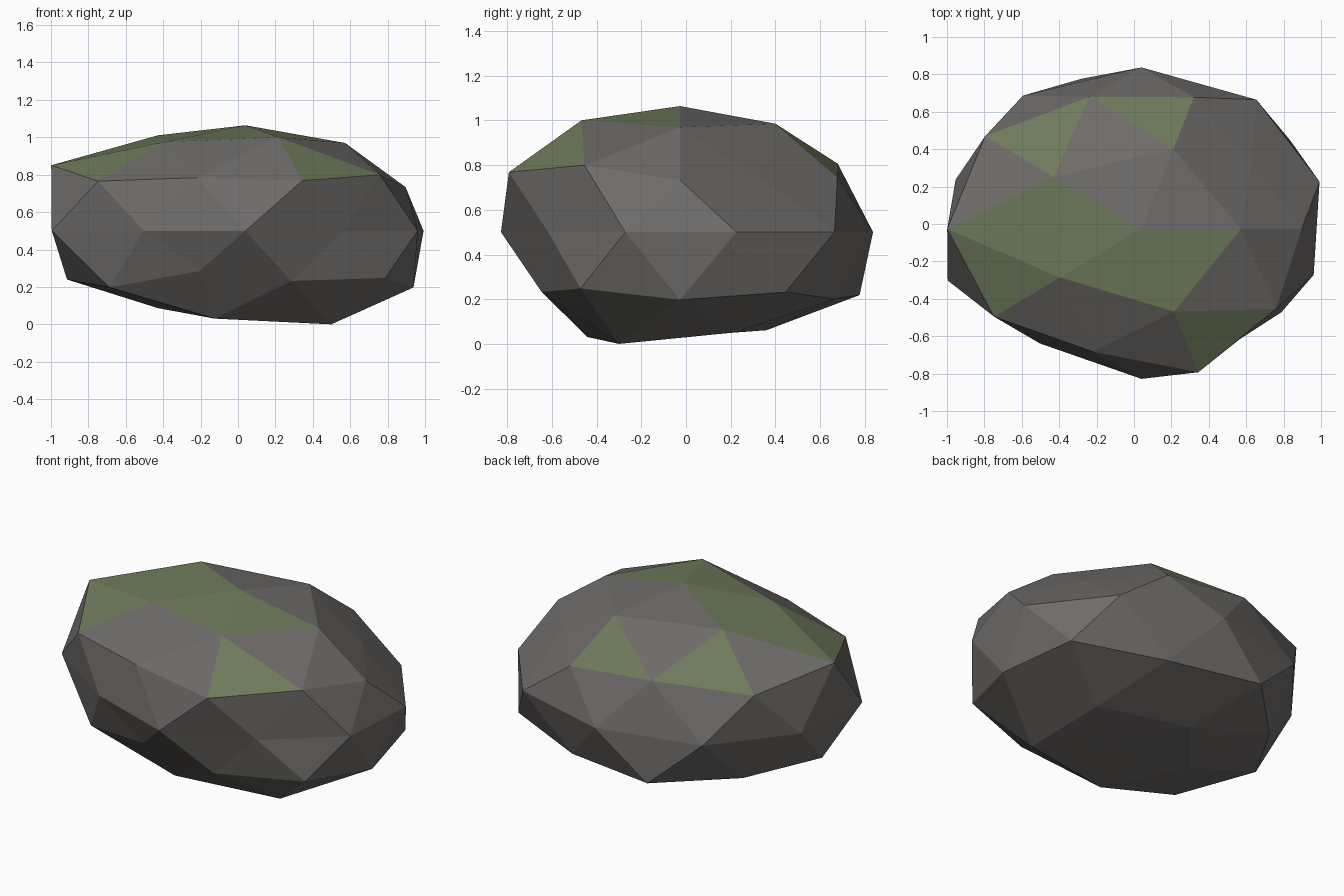
import bpy
import bmesh
import math
from mathutils import Vector

default_cube = bpy.data.objects.get("Cube")
if default_cube:
    bpy.data.objects.remove(default_cube, do_unlink=True)


def make_material(name, colour):
    material = bpy.data.materials.new(name)
    material.use_nodes = True
    material.diffuse_color = colour
    shader = next(n for n in material.node_tree.nodes if n.type == "BSDF_PRINCIPLED")
    shader.inputs["Base Color"].default_value = colour
    shader.inputs["Roughness"].default_value = 0.9
    return material


def ring_order(vertex):
    """Sort from the top ring down, then anticlockwise from +x."""
    x, y, z = vertex.co
    on_axis = math.hypot(x, y) < 0.01
    angle = 0 if on_axis else round(math.degrees(math.atan2(y, x))) % 360
    return (-round(z, 2), angle)


# Boulder proportions, and how far each vertex is pushed in or out, ring by ring
centre = Vector((0.04, -0.027, 0.505))
proportions = Vector((1.1, 0.9, 0.6))
bulge_rings = {
    "top": [94],
    "crown": [92, 95, 100, 93, 98],
    "shoulder_edges": [78, 97, 111, 90, 95],
    "shoulder": [87, 92, 105, 99, 100],
    "waist": [91, 95, 96, 98, 95, 99, 84, 89, 81, 88],
    "belly": [100, 105, 97, 80, 94],
    "belly_edges": [96, 95, 93, 96, 85],
    "underside": [88, 86, 81, 92, 98],
    "bottom": [78],
}
bulges = [value / 100 for ring in bulge_rings.values() for value in ring]

# Moss patches: the triangles that are green, as ordered vertices
moss_patches = [
    {0, 3, 4}, {0, 4, 5}, {0, 5, 1},      # top cap
    {8, 3, 4}, {8, 4, 14},                # left slope of the cap
    {5, 15, 10}, {13, 7, 3}, {7, 12, 2},  # single patches
]

# Boulder body: a faceted icosphere, stretched and made uneven
bm = bmesh.new()
bmesh.ops.create_icosphere(bm, subdivisions=2, radius=1.0)
ordered = sorted(bm.verts, key=ring_order)
order_of = {vertex: i for i, vertex in enumerate(ordered)}

for face in bm.faces:
    face.smooth = False
    corners = {order_of[vertex] for vertex in face.verts}
    face.material_index = 1 if corners in moss_patches else 0

for vertex, bulge in zip(ordered, bulges):
    vertex.co = centre + vertex.co * proportions * bulge

# Rest the boulder on the ground
lowest = min(vertex.co.z for vertex in bm.verts)
bmesh.ops.translate(bm, verts=bm.verts, vec=(0, 0, -lowest))
bmesh.ops.recalc_face_normals(bm, faces=bm.faces)

mesh = bpy.data.meshes.new("mossy_boulder")
bm.to_mesh(mesh)
bm.free()
mesh.materials.append(make_material("warm_grey_stone", (0.155, 0.147, 0.141, 1)))
mesh.materials.append(make_material("moss_green", (0.155, 0.195, 0.105, 1)))
boulder = bpy.data.objects.new("mossy_boulder", mesh)
bpy.context.collection.objects.link(boulder)
